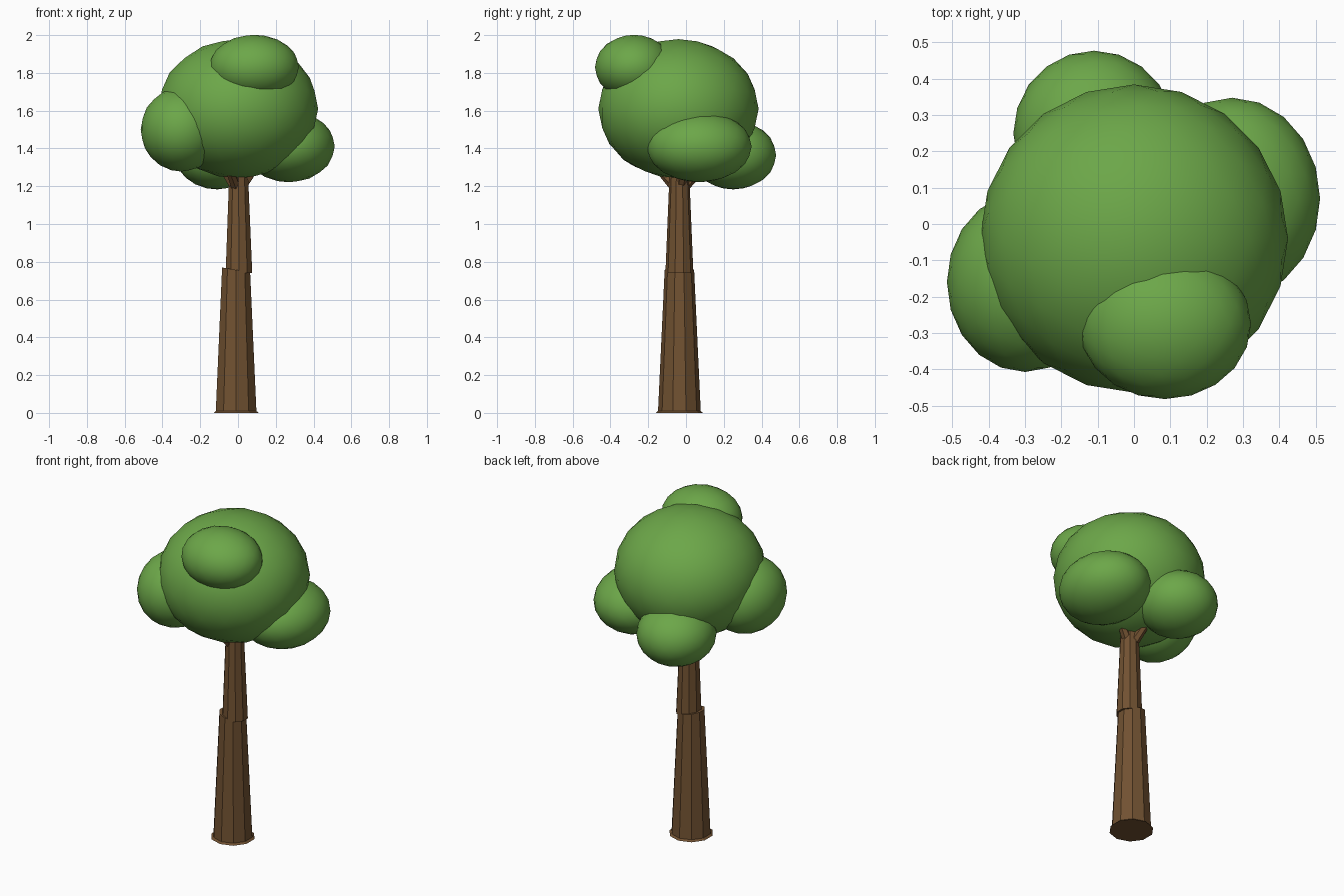
import bpy, bmesh, math
from mathutils import Vector

if "Cube" in bpy.data.objects:
    bpy.data.objects.remove(bpy.data.objects["Cube"])


def material(name, rgb):
    m = bpy.data.materials.new(name)
    m.diffuse_color = (*rgb, 1)
    m.use_nodes = True
    m.node_tree.nodes["Principled BSDF"].inputs["Base Color"].default_value = m.diffuse_color
    return m


BARK = material("bark brown", (0.165, 0.083, 0.031))
LEAF = material("leaf green", (0.15, 0.385, 0.066))


def add_object(name, bm, mat):
    bmesh.ops.recalc_face_normals(bm, faces=bm.faces)
    me = bpy.data.meshes.new(name)
    bm.to_mesh(me)
    bm.free()
    me.materials.append(mat)
    ob = bpy.data.objects.new(name, me)
    bpy.context.collection.objects.link(ob)
    return ob


def tube(name, rings, sides=10, slope=0.0):
    """Flat-sided tube through (x, y, z, radius) rings; slope tilts the last ring."""
    bm = bmesh.new()
    loops = []
    start, end = Vector(rings[0][:3]), Vector(rings[-1][:3])
    turn = Vector((0, 0, 1)).rotation_difference(end - start)
    for i, (x, y, z, r) in enumerate(rings):
        tilt = slope if i == len(rings) - 1 else 0
        loop = []
        for k in range(sides):
            a = math.tau * (k + 0.5) / sides
            p = Vector((r * math.cos(a), r * math.sin(a), tilt * r * math.cos(a)))
            loop.append(bm.verts.new(Vector((x, y, z)) + turn @ p))
        loops.append(loop)
    for a, b in zip(loops, loops[1:]):
        for k in range(sides):
            n = (k + 1) % sides
            bm.faces.new((a[k], a[n], b[n], b[k]))
    bm.faces.new(loops[0])
    bm.faces.new(loops[-1])
    return add_object(name, bm, BARK)


def foliage(name, centre, radii):
    """Smooth, slightly faceted leaf clump."""
    bm = bmesh.new()
    bmesh.ops.create_icosphere(bm, subdivisions=3, radius=1.01)
    for v in bm.verts:
        v.co = Vector(c + p * r for c, p, r in zip(centre, v.co, radii))
    for f in bm.faces:
        f.smooth = True
    return add_object(name, bm, LEAF)


# Trunk: flared lower section with a sloping top, narrower section above
tube("lower_trunk", [(-0.01, -0.035, 0, 0.125), (-0.01, -0.035, 0.01, 0.113),
                     (-0.01, -0.035, 0.757, 0.078)], slope=-0.17)
tube("upper_trunk", [(0.005, -0.035, 0.74, 0.074), (0.003, -0.035, 1.32, 0.05)])

# Crown: one large clump and four smaller ones around it
foliage("main_foliage", (0, -0.04, 1.61), (0.42, 0.42, 0.365))
clumps = {
    "front": ((0.085, -0.275, 1.83), (0.235, 0.205, 0.17)),
    "left": ((-0.3, -0.16, 1.5), (0.213, 0.245, 0.22)),
    "right": ((0.27, 0.07, 1.41), (0.24, 0.275, 0.187)),
    "back": ((-0.11, 0.25, 1.365), (0.22, 0.225, 0.18)),
}
for side, (centre, radii) in clumps.items():
    foliage(side + "_foliage", centre, radii)

# Short branches reaching from the trunk top into the crown
for side, tip in {"front": (-0.055, -0.16, 1.31), "left": (-0.13, -0.08, 1.38),
                  "right": (0.12, 0.0, 1.34), "back": (-0.03, 0.1, 1.31)}.items():
    tube(side + "_branch", [(0.0, -0.035, 1.17, 0.03), (*tip, 0.02)], sides=6)
